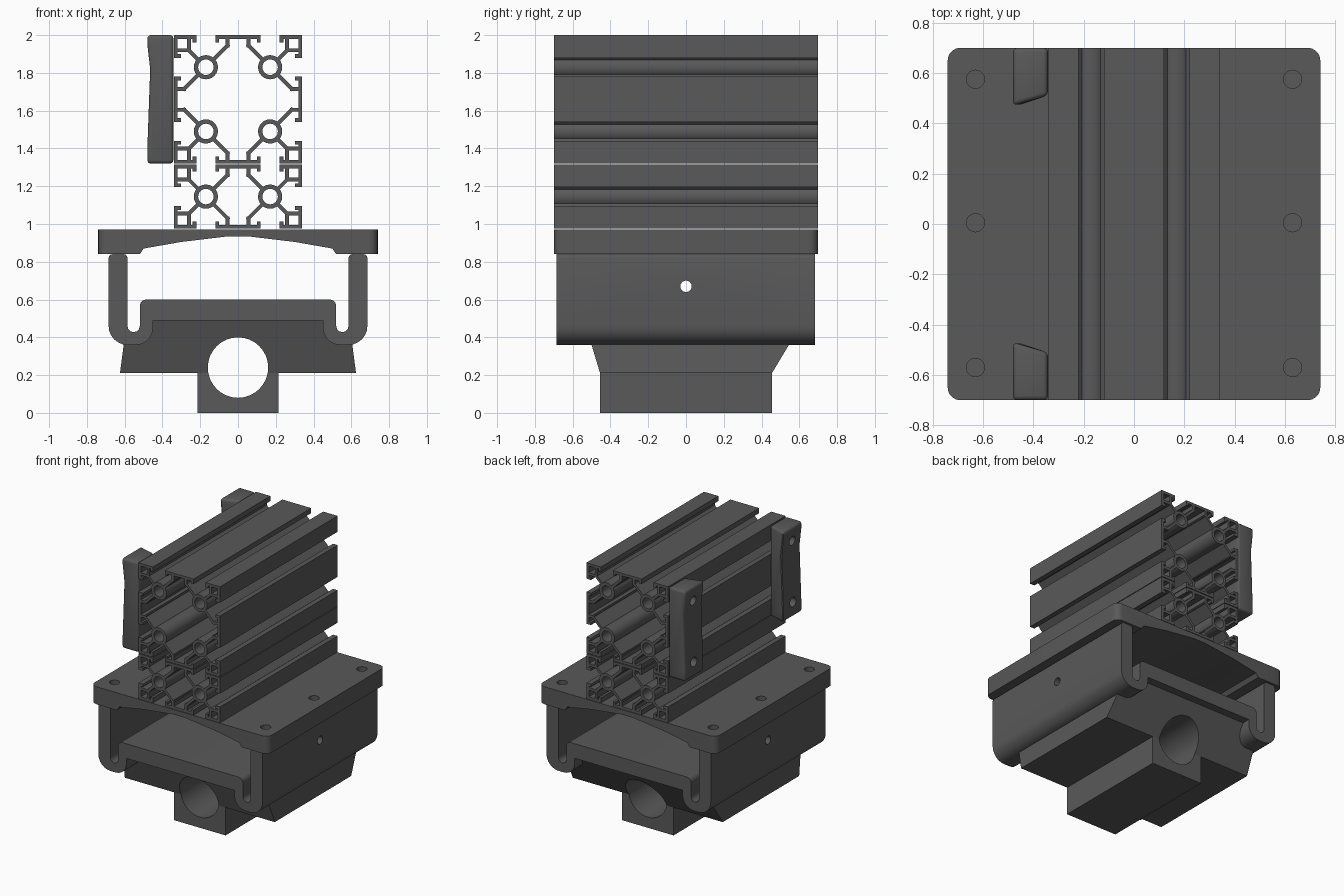
import bpy, bmesh
from math import cos, sin, pi, radians
from mathutils import Vector

if "Cube" in bpy.data.objects:
    bpy.data.objects.remove(bpy.data.objects["Cube"])

LEN = 0.70  # half length of the extrusions and plate

# Dark grey finish shared by every part
DARK = bpy.data.materials.new("dark_grey")
DARK.diffuse_color = (0.1, 0.1, 0.1, 1)
DARK.use_nodes = True
DARK.node_tree.nodes["Principled BSDF"].inputs["Base Color"].default_value = DARK.diffuse_color


def prism(bm, pts, y0, y1):
    """Extrude a closed xz outline along y."""
    a = [bm.verts.new((x, y0, z)) for x, z in pts]
    b = [bm.verts.new((x, y1, z)) for x, z in pts]
    n = len(pts)
    bm.faces.new(a)
    bm.faces.new(b[::-1])
    for i in range(n):
        j = (i + 1) % n
        bm.faces.new((a[i], b[i], b[j], a[j]))


def finish(bm, name):
    bmesh.ops.recalc_face_normals(bm, faces=bm.faces[:])
    me = bpy.data.meshes.new(name)
    bm.to_mesh(me)
    bm.free()
    me.materials.append(DARK)
    ob = bpy.data.objects.new(name, me)
    bpy.context.collection.objects.link(ob)
    return ob


def outline_object(name, pts, y0, y1):
    bm = bmesh.new()
    prism(bm, pts, y0, y1)
    return finish(bm, name)


def activate(ob):
    bpy.ops.object.select_all(action='DESELECT')
    ob.select_set(True)
    bpy.context.view_layer.objects.active = ob


def smooth(ob):
    activate(ob)
    bpy.ops.object.shade_smooth_by_angle(angle=radians(35))


def bevel(ob, width):
    m = ob.modifiers.new("round", 'BEVEL')
    m.width, m.segments, m.limit_method, m.angle_limit = width, 3, 'ANGLE', radians(40)
    activate(ob)
    bpy.ops.object.modifier_apply(modifier=m.name)


def drill(ob, loc, r, depth, axis):
    rot = {'x': (0, pi / 2, 0), 'y': (pi / 2, 0, 0), 'z': (0, 0, 0)}[axis]
    bpy.ops.mesh.primitive_cylinder_add(vertices=32, radius=r, depth=depth, location=loc, rotation=rot)
    cutter = bpy.context.object
    cutter.hide_render = True
    cutter.data.materials.append(DARK)
    m = ob.modifiers.new("hole", 'BOOLEAN')
    m.operation, m.solver, m.object = 'DIFFERENCE', 'EXACT', cutter
    activate(ob)
    bpy.ops.object.modifier_apply(modifier=m.name)
    bpy.data.objects.remove(cutter, do_unlink=True)


def arc(cx, cz, r, a0, a1, n=6):
    return [(cx + r * cos(radians(a0 + (a1 - a0) * i / n)),
             cz + r * sin(radians(a0 + (a1 - a0) * i / n))) for i in range(n + 1)]


def mirrored(half):
    return half + [(-x, z) for x, z in reversed(half) if abs(x) > 1e-5]


# Slotted extrusions, assembled from repeating square cells
H, T = 0.17, 0.02


def strip(bm, p, q, t=T):
    p, q = Vector(p), Vector(q)
    d = (q - p).normalized() * t / 2
    n = Vector((-d.y, d.x))
    prism(bm, [p - d + n, q + d + n, q + d - n, p - d - n], -LEN, LEN)


def boss(bm, cx, cz, r0=0.041, r1=0.064, n=24):
    rings = []
    for r, y in ((r0, -LEN), (r1, -LEN), (r1, LEN), (r0, LEN)):
        rings.append([bm.verts.new((cx + r * cos(2 * pi * i / n), y, cz + r * sin(2 * pi * i / n)))
                      for i in range(n)])
    for k in range(4):
        a, b = rings[k], rings[(k + 1) % 4]
        for i in range(n):
            j = (i + 1) % n
            bm.faces.new((a[i], a[j], b[j], b[i]))


def extrusion(name, z0, rows):
    bm = bmesh.new()
    e = H - T / 2
    for col in range(2):
        for row in range(rows):
            cx, cz = (col * 2 - 1) * H, z0 + H + row * 2 * H
            boss(bm, cx, cz)
            for sx in (-1, 1):
                for sz in (-1, 1):
                    out_x = (sx > 0) == (col == 1)
                    out_z = (sz < 0 and row == 0) or (sz > 0 and row == rows - 1)
                    if not (out_x or out_z):
                        continue
                    both = out_x and out_z
                    k = 0.09 if both else 0.115

                    def line(*pts):
                        w = [(cx + sx * u, cz + sz * v) for u, v in pts]
                        for p, q in zip(w, w[1:]):
                            strip(bm, p, q)
                    line((0.045, 0.045), (k, k))
                    if out_z:   # wall, lip and web along top or bottom
                        line((e if both else H, e), (0.06, e), (0.06, e - 0.018))
                        line((k, k), (k, e))
                    if out_x:   # wall, lip and web along the sides
                        line((e, e if both else H), (e, 0.06), (e - 0.018, 0.06))
                        line((k, k), (e, k))
    smooth(finish(bm, name))


extrusion("lower_extrusion", 0.975, 1)
extrusion("upper_extrusion", 1.32, 2)

# Mounting plate with thick side rims and a thinner middle
half = [(0.74, 0.972), (0.74, 0.84), (0.52, 0.84), (0.50, 0.87), (0.30, 0.905), (0.05, 0.935)]
bm = bmesh.new()
prism(bm, mirrored(half), -LEN, LEN)
corners = [ed for ed in bm.edges if all(abs(v.co.x) > 0.73 for v in ed.verts)
           and abs(ed.verts[0].co.z - ed.verts[1].co.z) > 0.1]
bmesh.ops.bevel(bm, geom=corners, offset=0.05, segments=5, profile=0.5, affect='EDGES')
plate = finish(bm, "mounting_plate")
for sx in (-1, 1):
    for y in (-0.57, 0.005, 0.575):
        drill(plate, (sx * 0.63, y, 0.96), 0.036, 0.14, 'z')
smooth(plate)

# Folded carriage channel: outer legs curl in and up to a raised deck
half = (arc(0.485, 0.565, 0.035, 90, 0) + arc(0.5525, 0.46, 0.0325, 180, 360)
        + arc(0.605, 0.82, 0.02, 180, 90, 3) + arc(0.665, 0.82, 0.02, 90, 0, 3)
        + arc(0.585, 0.46, 0.10, 0, -90) + arc(0.54, 0.45, 0.09, -90, -180) + [(0.45, 0.49)])
channel = outline_object("carriage_channel", mirrored(half), -0.685, 0.683)
for sx in (-1, 1):
    drill(channel, (sx * 0.66, 0, 0.67), 0.03, 0.25, 'x')
smooth(channel)

# Saddle under the channel, its ends leaning outward with height
half = [(0.625, 0.21), (0.605, 0.362), (0.50, 0.375), (0.46, 0.43), (0.455, 0.495)]
saddle = outline_object("saddle", mirrored(half), -0.455, 0.455)
for v in saddle.data.vertices:
    v.co.y += (v.co.z - 0.21) * (0.6 if v.co.y > 0 else -0.3)

# Square foot block
foot = outline_object("foot_block", [(-0.215, 0), (0.215, 0), (0.215, 0.215), (-0.215, 0.215)], -0.455, 0.455)

# Round bore running through saddle and foot
for ob in (saddle, foot):
    drill(ob, (0, 0, 0.24), 0.16, 2, 'y')
    smooth(ob)

# Two upright grip bars on the left face, wider on the outside
side = [(-0.342, 1.32), (-0.48, 1.32), (-0.48, 1.40), (-0.465, 1.82), (-0.48, 1.95), (-0.48, 2.0), (-0.342, 2.0)]
for name, s in (("front_grip_bar", -1), ("rear_grip_bar", 1)):
    bar = outline_object(name, side, min(s * LEN, s * 0.51), max(s * LEN, s * 0.51))
    for v in bar.data.vertices:
        if v.co.x < -0.4 and abs(v.co.y) < 0.6:
            v.co.y = s * 0.47
    bevel(bar, 0.018)
    for z in (1.43, 1.89):
        drill(bar, (-0.48, s * 0.59, z), 0.035, 0.12, 'x')
    smooth(bar)
